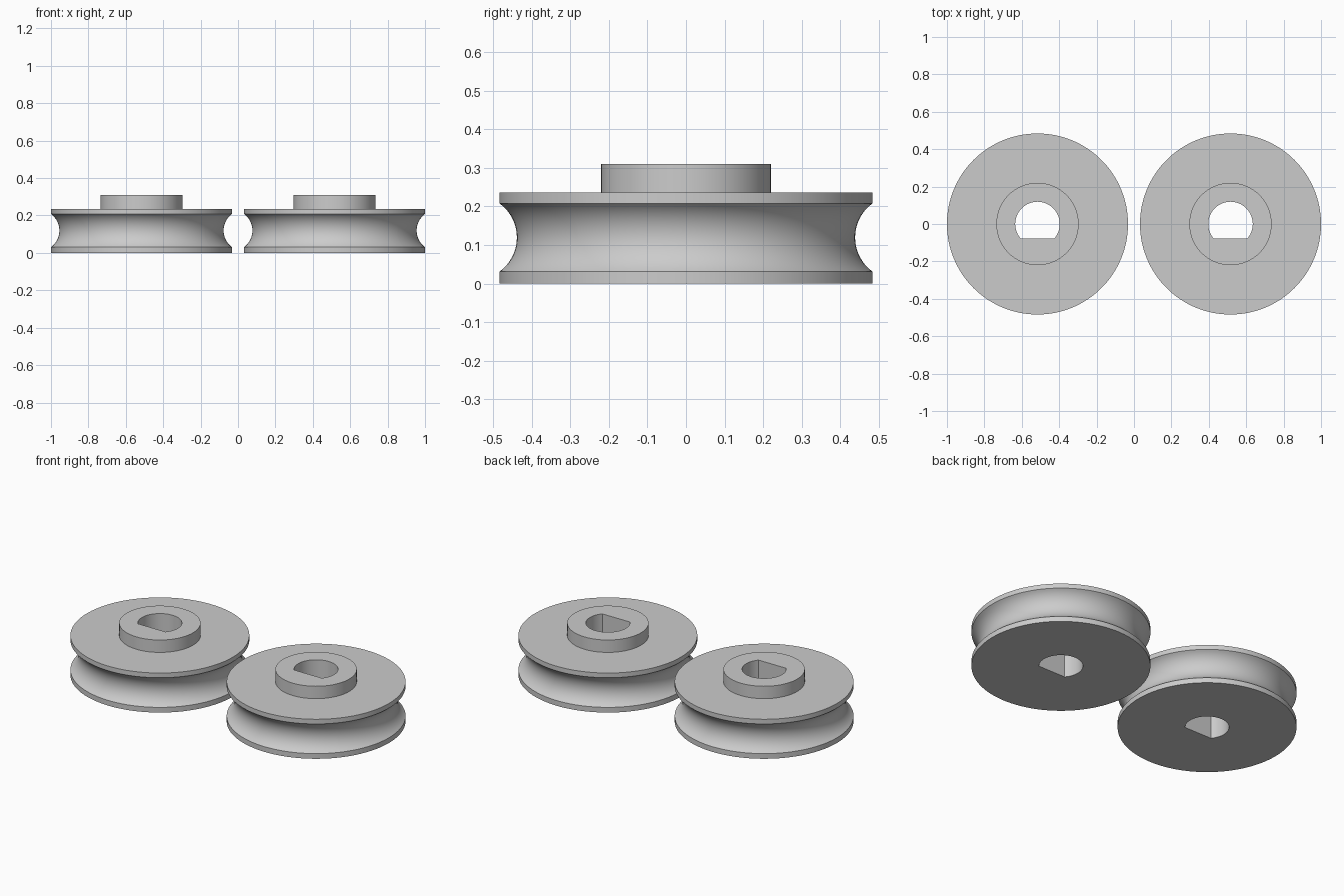
import bpy, bmesh, math

if "Cube" in bpy.data.objects:
    bpy.data.objects.remove(bpy.data.objects["Cube"])

CENTER_X = 0.516
RIM, HUB, BORE, FLAT = 0.484, 0.22, 0.119, 0.077
Z_LOW, Z_HIGH, Z_RIM, Z_HUB = 0.031, 0.208, 0.236, 0.31
GROOVE_DEPTH = 0.045

grey = bpy.data.materials.new("plain grey")
grey.diffuse_color = (0.6, 0.6, 0.6, 1)
grey.use_nodes = True
grey.node_tree.nodes["Principled BSDF"].inputs["Base Color"].default_value = grey.diffuse_color


def groove(steps=16):
    """Circular arc cut into the rim, as (radius, z) points."""
    half = (Z_HIGH - Z_LOW) / 2
    r = (half ** 2 + GROOVE_DEPTH ** 2) / (2 * GROOVE_DEPTH)
    sweep = math.asin(half / r)
    mid = (Z_LOW + Z_HIGH) / 2
    cx = RIM - GROOVE_DEPTH + r
    return [(cx - r * math.cos(a), mid + r * math.sin(a))
            for a in (sweep * (2 * i / steps - 1) for i in range(steps + 1))]


# Closed cross-section: bore bottom, rim, groove, hub, bore top
profile = ([(BORE, 0), (RIM, 0)] + groove()
           + [(RIM, Z_RIM), (HUB, Z_RIM), (HUB, Z_HUB), (BORE, Z_HUB)])

# Evenly spaced angles plus the two corners of the flat in the bore
corner = math.asin(FLAT / BORE)
angles = sorted([2 * math.pi * i / 128 for i in range(128)]
                + [math.pi + corner, 2 * math.pi - corner])


def point(r, z, a):
    s = math.sin(a)
    if r == BORE and s < -FLAT / BORE:   # D-shaped shaft hole
        r = -FLAT / s
    return (r * math.cos(a), r * s, z)


def pulley(name, x):
    bm = bmesh.new()
    rings = [[bm.verts.new(point(r, z, a)) for r, z in profile] for a in angles]
    n, m = len(rings), len(profile)
    for i in range(n):
        a, b = rings[i], rings[(i + 1) % n]
        for j in range(m):
            k = (j + 1) % m
            bm.faces.new((a[j], b[j], b[k], a[k]))
    bmesh.ops.recalc_face_normals(bm, faces=bm.faces)
    mesh = bpy.data.meshes.new(name)
    bm.to_mesh(mesh)
    bm.free()
    mesh.materials.append(grey)
    obj = bpy.data.objects.new(name, mesh)
    obj.location.x = x
    bpy.context.collection.objects.link(obj)
    bpy.ops.object.select_all(action='DESELECT')
    obj.select_set(True)
    bpy.context.view_layer.objects.active = obj
    bpy.ops.object.shade_smooth_by_angle(angle=math.radians(30))


pulley("left_pulley", -CENTER_X)
pulley("right_pulley", CENTER_X)
